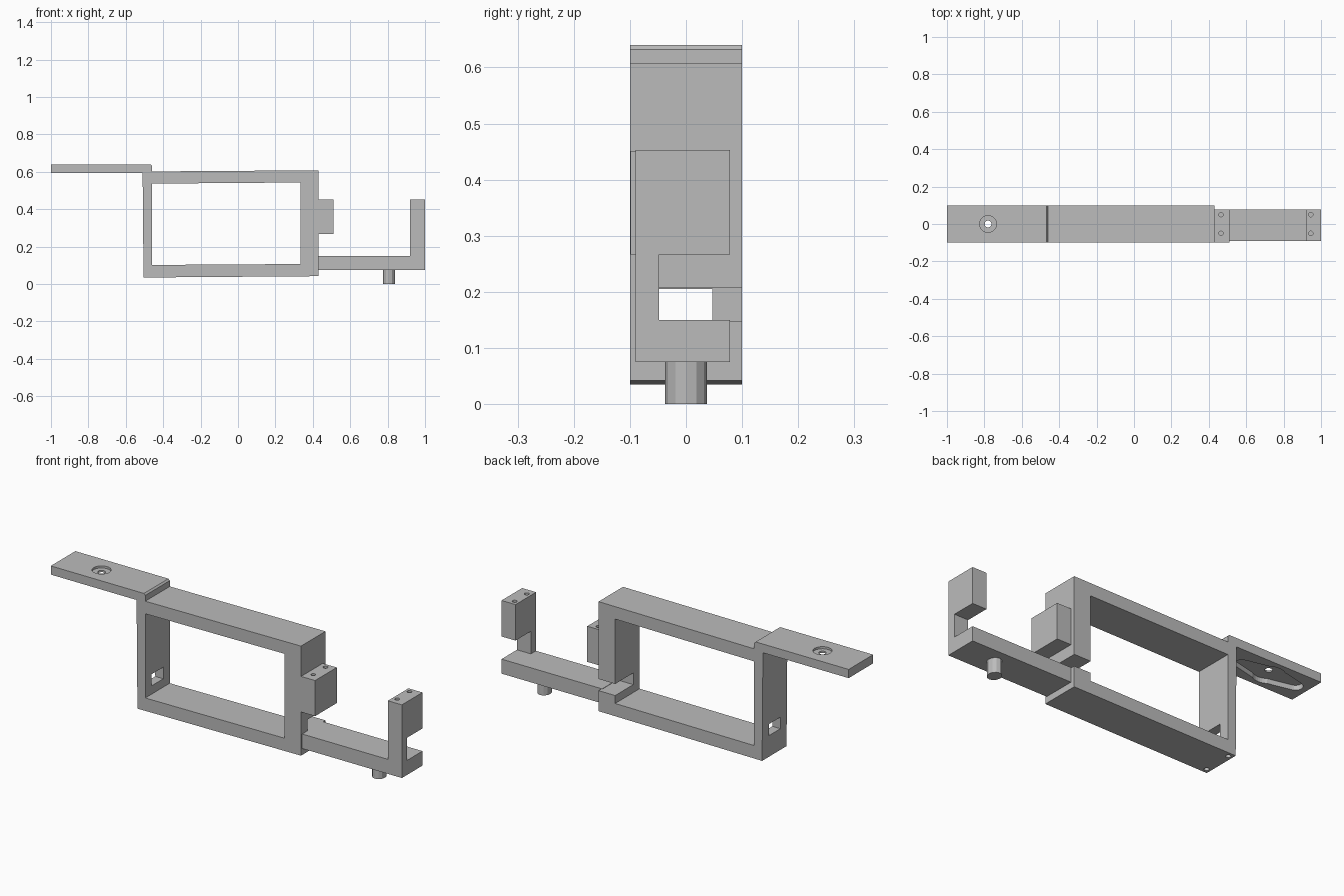
import bpy, bmesh
from math import sin, cos, pi, asin

if "Cube" in bpy.data.objects:
    bpy.data.objects.remove(bpy.data.objects["Cube"])

grey = bpy.data.materials.new("plain grey")
grey.use_nodes = True
grey.diffuse_color = (0.5, 0.5, 0.5, 1)
grey.node_tree.nodes["Principled BSDF"].inputs["Base Color"].default_value = (0.5, 0.5, 0.5, 1)


def prism(name, points, low, high, axis="y"):
    """Extrude an outline along y (points are x, z) or along z (points are x, y)."""
    bm = bmesh.new()
    place = (lambda p, h: (p[0], h, p[1])) if axis == "y" else (lambda p, h: (p[0], p[1], h))
    face = bm.faces.new([bm.verts.new(place(p, low)) for p in points])
    new = bmesh.ops.extrude_face_region(bm, geom=[face])["geom"]
    shift = place((0, 0), high - low)
    bmesh.ops.translate(bm, vec=shift, verts=[g for g in new if isinstance(g, bmesh.types.BMVert)])
    bmesh.ops.recalc_face_normals(bm, faces=bm.faces)
    mesh = bpy.data.meshes.new(name)
    bm.to_mesh(mesh)
    bm.free()
    mesh.materials.append(grey)
    obj = bpy.data.objects.new(name, mesh)
    bpy.context.collection.objects.link(obj)
    return obj


def box(name, x, y, z):
    return prism(name, [(x[0], z[0]), (x[1], z[0]), (x[1], z[1]), (x[0], z[1])], *y)


def disc(name, x, y, r, low, high, sides=24, squash=1):
    ring = [(x + squash * r * cos(2 * pi * i / sides), y + r * sin(2 * pi * i / sides))
            for i in range(sides)]
    return prism(name, ring, low, high, "z")


def cut(obj, *cutters):
    for cutter in cutters:
        mod = obj.modifiers.new("cut", "BOOLEAN")
        mod.operation, mod.solver, mod.object = "DIFFERENCE", "EXACT", cutter
        bpy.context.view_layer.objects.active = obj
        bpy.ops.object.modifier_apply(modifier=mod.name)
        bpy.data.objects.remove(cutter)


def screw_holes(x, low, high, spread=0.05):
    return [disc("hole", x, s * spread, 0.012, low, high, 12) for s in (-1, 1)]


# Main frame, with a cable window on the left and a notch behind the arm
frame = prism("frame", [(-0.505, 0.035), (0.43, 0.042), (0.43, 0.608), (-0.46, 0.602),
                        (-0.51, 0.602)], -0.1, 0.1)
opening = prism("opening", [(-0.46, 0.102), (0.335, 0.107), (0.335, 0.543), (-0.46, 0.537)],
                -0.2, 0.2)
window = box("window", (-0.6, -0.4), (-0.048, 0.047), (0.145, 0.205))
notch = box("notch", (0.3, 0.5), (-0.048, 0.2), (0.148, 0.208))
cut(frame, opening, window, notch, *screw_holes(-0.483, 0, 0.13, 0.075))

# Mounting tab with a rounded end over the frame
tab = prism("mounting_tab", [(-1, 0.595), (-0.46, 0.595), (-0.46, 0.632), (-0.468, 0.64),
                             (-1, 0.64)], -0.1, 0.1)

# Two-armed recess under the tab: round hub, tapered arms with round ends
hub, tip, reach, centre = 0.075, 0.035, 0.155, -0.78
outline = []
for start, offset, radius, spread in ((0, reach, tip, 1.4), (pi / 2, 0, hub, 0.6),
                                      (pi, -reach, tip, 1.4), (3 * pi / 2, 0, hub, 0.6)):
    for i in range(9):
        a = start + spread * (i / 4 - 1)
        outline.append((centre + offset + radius * cos(a), radius * sin(a)))
cut(tab, prism("recess", outline, 0.55, 0.62, "z"),
    disc("counterbore", centre, 0, 0.045, 0.629, 0.7),
    disc("through_hole", centre, 0, 0.018, 0.5, 0.7))

# Upper clamp block on the frame
block = box("clamp_block", (0.425, 0.51), (-0.099, 0.078), (0.267, 0.451))
cut(block, *screw_holes(0.465, 0.36, 0.5))

# Lower arm with its upright post, which is undercut at the back
arm = prism("arm_and_post", [(0.425, 0.075), (1, 0.075), (1, 0.453), (0.92, 0.453),
                             (0.92, 0.15), (0.425, 0.15)], -0.09, 0.078)
cut(arm, box("undercut", (0.9, 1.1), (-0.048, 0.2), (0.15, 0.267)),
    *screw_holes(0.945, 0.36, 0.5))

# Locating peg below the arm
disc("peg", 0.808, 0, 0.037, 0, 0.08, 12, 0.88)
